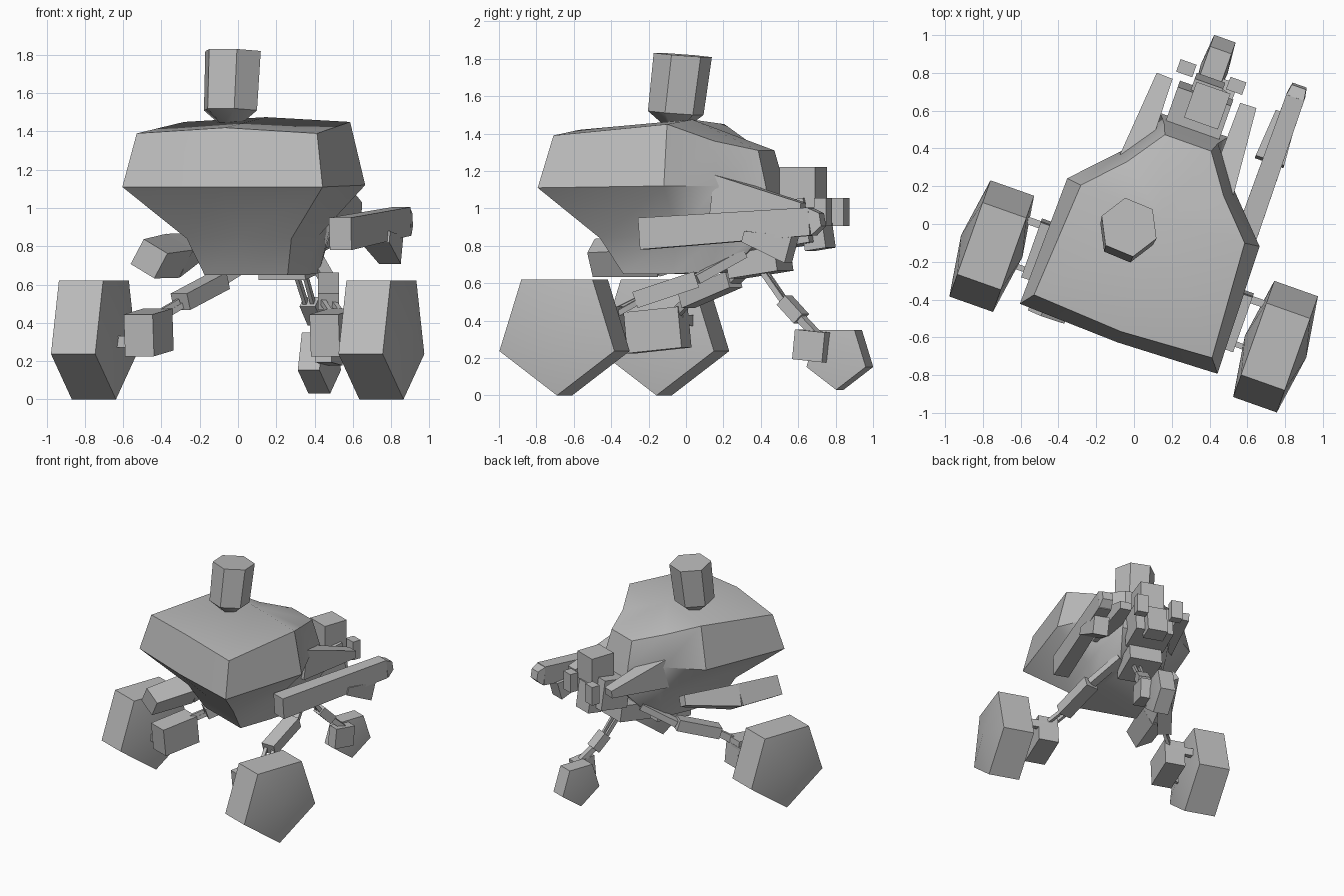
import bpy, bmesh, math
from mathutils import Matrix, Vector

cube = bpy.data.objects.get("Cube")
if cube:
    bpy.data.objects.remove(cube, do_unlink=True)

grey = bpy.data.materials.new("plain grey")
grey.use_nodes = True
grey.diffuse_color = (0.5, 0.5, 0.5, 1)
grey.node_tree.nodes["Principled BSDF"].inputs["Base Color"].default_value = (0.5, 0.5, 0.5, 1)

# The vehicle is built along its own axes, then turned as a whole
PLACE = Matrix.Translation((0.119, -0.042, 0)) @ Matrix.Rotation(math.radians(-19.5), 4, 'Z')


def finish(name, bm, smooth=False):
    bmesh.ops.recalc_face_normals(bm, faces=bm.faces)
    bm.transform(PLACE)
    mesh = bpy.data.meshes.new(name)
    bm.to_mesh(mesh)
    bm.free()
    mesh.materials.append(grey)
    obj = bpy.data.objects.new(name, mesh)
    bpy.context.collection.objects.link(obj)
    if smooth:
        bpy.ops.object.select_all(action='DESELECT')
        obj.select_set(True)
        bpy.context.view_layer.objects.active = obj
        bpy.ops.object.shade_smooth_by_angle(angle=math.radians(40))


def bridge(bm, lower, upper):
    n = len(lower)
    for i in range(n):
        j = (i + 1) % n
        bm.faces.new((lower[i], lower[j], upper[j], upper[i]))


def fan(bm, ring, point):
    tip = bm.verts.new(point)
    for p, q in zip(ring, ring[1:] + ring[:1]):
        bm.faces.new((p, q, tip))


def beam(name, a, b, size_a, size_b=None, roll=0):
    """Tapered bar from a to b; sizes are (width, height), roll in degrees."""
    a, b = Vector(a), Vector(b)
    along = (b - a).normalized()
    turn = Matrix.Rotation(math.radians(roll), 3, along)
    across = turn @ along.cross(Vector((0, 0, 1))).normalized()
    up = across.cross(along)
    bm = bmesh.new()
    rings = []
    for p, (w, h) in ((a, size_a), (b, size_b or size_a)):
        ring = [bm.verts.new(p + across * w * i / 2 + up * h * j / 2)
                for i, j in ((1, 1), (-1, 1), (-1, -1), (1, -1))]
        rings.append(ring)
        bm.faces.new(ring)
    bridge(bm, *rings)
    finish(name, bm)


def box(name, centre, size, tilt=0):
    bm = bmesh.new()
    bmesh.ops.create_cube(bm, size=1)
    bm.transform(Matrix.Translation(centre) @ Matrix.Rotation(tilt, 4, 'X') @ Matrix.Diagonal((*size, 1)))
    finish(name, bm)


def wheel(name, centre, radius, width, bulge):
    """Five-sided wheel whose two faces swell towards the middle."""
    bm = bmesh.new()
    centre = Vector(centre)
    rings = []
    for side in (-1, 1):
        x = side * width / 2
        ring = []
        for i in range(5):
            t = 2 * math.pi * i / 5
            ring.append(bm.verts.new(centre + Vector((x, radius * math.sin(t), -radius * math.cos(t)))))
        rings.append(ring)
        fan(bm, ring, centre + Vector((x + side * bulge, 0, 0)))
    bridge(bm, *rings)
    finish(name, bm, True)


# Hull: half rings from front middle round to rear middle, mirrored
levels = [
    [(0, -.23, .65), (.23, -.23, .65), (.23, .05, .65), (.23, .26, .66), (.14, .42, .74), (0, .42, .74)],
    [(0, -.36, .85), (.29, -.34, .84), (.29, .10, .86), (.26, .34, .88), (.19, .60, .92), (0, .60, .92)],
    [(0, -.62, 1.11), (.555, -.60, 1.11), (.54, .11, 1.12), (.32, .34, 1.12), (.15, .55, 1.12), (0, .55, 1.12)],
    [(0, -.56, 1.42), (.50, -.53, 1.39), (.46, .10, 1.45), (.27, .30, 1.36), (.13, .50, 1.31), (0, .50, 1.31)],
]
bm = bmesh.new()
rings = []
for half in levels:
    full = half + [(-x, y, z) for x, y, z in reversed(half[1:-1])]
    rings.append([bm.verts.new(p) for p in full])
for lower, upper in zip(rings, rings[1:]):
    bridge(bm, lower, upper)
bm.faces.new(rings[0])
fan(bm, rings[-1], (0, .08, 1.475))
finish("hull", bm, True)

# Six-sided head, tapering at its foot and leaning slightly back
bm = bmesh.new()
rings = []
for z, r, lean in ((1.43, .05, -.04), (1.51, .15, -.04), (1.82, .157, 0)):
    ring = []
    for i in range(6):
        t = math.radians(60 * i - 3)
        y = r * math.sin(t)
        ring.append(bm.verts.new((-.145 + r * math.cos(t), lean - .025 + y, z - .08 * y)))
    rings.append(ring)
for lower, upper in zip(rings, rings[1:]):
    bridge(bm, lower, upper)
bm.faces.new(rings[0])
bm.faces.new(rings[-1])
finish("head", bm, True)

# Front wheels, hubs, legs and tail fins on both sides
for side, s in (("left", 1), ("right", -1)):
    wheel(side + "_front_wheel", (s * .797, -.362, .343), .343, .245, .05)
    box(side + "_hub", (s * .515, -.30, .35), (.16, .31, .22), .1)
    beam(side + "_axle", (s * .5, -.17, .40), (s * .70, -.17, .40), (.04, .06))
    beam(side + "_front_axle", (s * .5, -.42, .30), (s * .70, -.42, .30), (.03, .06))
    for k in (-1, 1):
        beam(side + "_lower_rod", (s * .54 + k * .02, -.25 + k * .03, .40),
             (s * .40 + k * .02, -.08 + k * .02, .51), (.025, .03))
    beam(side + "_leg_box", (s * .41, -.10, .51), (s * .30, .21, .62), (.11, .09))
    beam(side + "_upper_rod", (s * .30, .21, .62), (s * .14, .42, .76), (.07, .05))
    beam(side + "_tail_fin", (s * .25, .30, 1.06), (s * .235, .79, 1.0), (.14, .24), (.09, .06))
    box(side + "_rear_pod", (s * .14, .87, .98), (.09, .07, .15))

# Long side arms: the left one carries a claw, the right one hangs lower
beam("left_arm", (.455, -.04, .865), (.455, .92, .93), (.12, .17), (.10, .15))
beam("left_arm_tip", (.455, .92, .93), (.455, .98, .94), (.10, .15), (.08, .07))
beam("left_arm_claw", (.44, .55, .85), (.44, .80, .78), (.16, .06), (.12, .15))
beam("right_arm", (-.40, -.62, .735), (-.40, -.25, .75), (.15, .15), (.17, .17), 30)
beam("right_arm_tail", (-.40, -.25, .75), (-.36, .20, .82), (.17, .17), (.08, .08), 30)

# Rear machinery
box("power_unit", (.03, .72, 1.11), (.19, .20, .22))
box("power_mount", (0, .66, .92), (.30, .24, .24), .15)
box("tail_block", (0, .79, .89), (.16, .12, .22), .15)
box("belly_block", (0, .46, .71), (.26, .28, .13), .15)

# Rear leg and wheel
wheel("rear_wheel", (0, .917, .207), .177, .12, .015)
box("rear_hub", (.10, .79, .265), (.09, .17, .16), -.1)
for k in (-1, 1):
    beam("rear_upper_rod", (.04 + k * .025, .48, .69), (.05 + k * .02, .63, .49), (.02, .03))
beam("rear_knee", (.05, .62, .51), (.06, .72, .41), (.09, .07))
beam("rear_lower_rod", (.06, .71, .42), (.09, .82, .32), (.05, .04))
